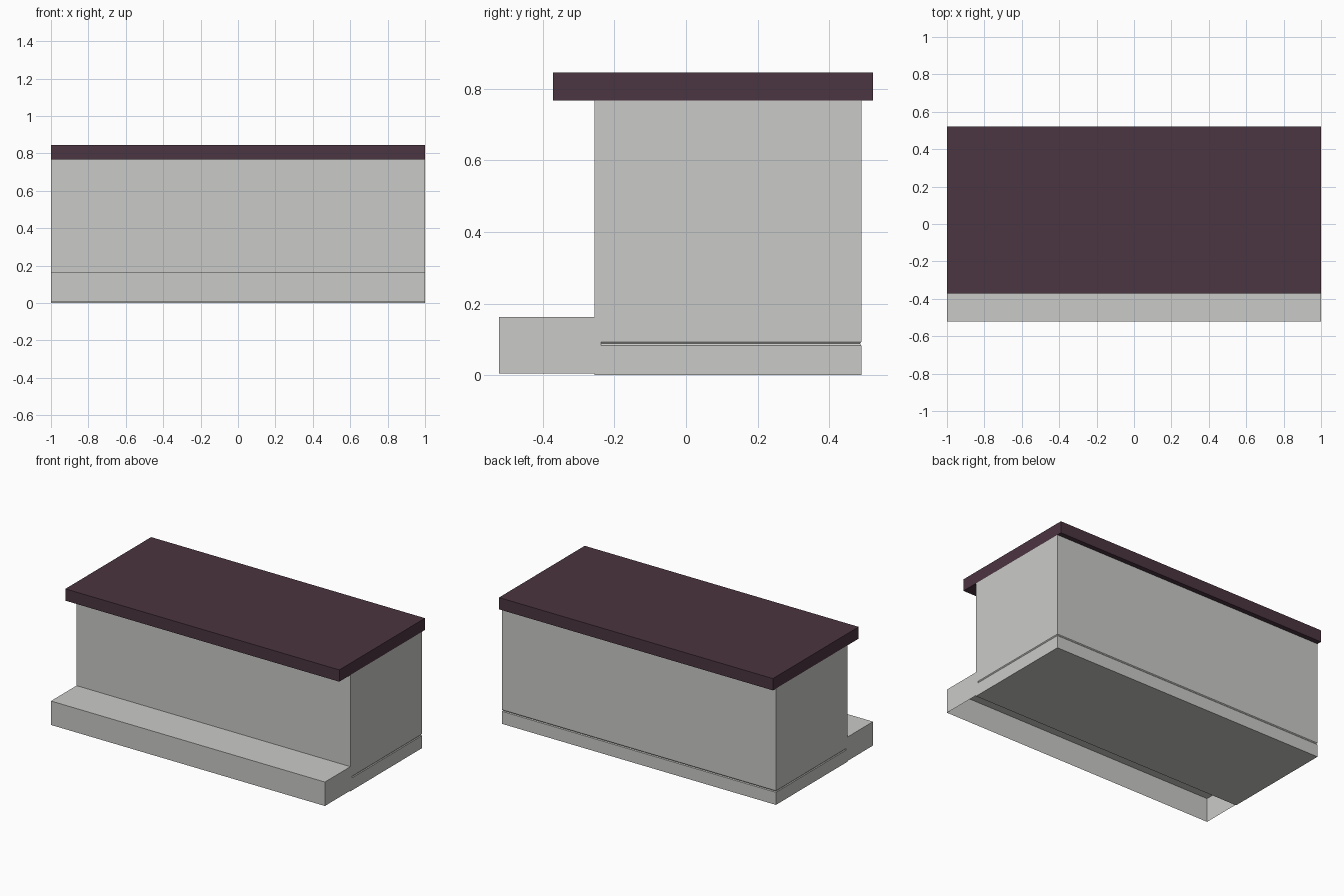
import bpy, bmesh

if "Cube" in bpy.data.objects:
    bpy.data.objects.remove(bpy.data.objects["Cube"])


def make_material(name, rgb):
    m = bpy.data.materials.new(name)
    m.diffuse_color = (*rgb, 1.0)
    m.use_nodes = True
    m.node_tree.nodes["Principled BSDF"].inputs["Base Color"].default_value = m.diffuse_color
    return m


grey = make_material("light grey", (0.59, 0.59, 0.575))
plum = make_material("dark plum", (0.071, 0.035, 0.052))


def make_object(name, bm, mat):
    bmesh.ops.recalc_face_normals(bm, faces=bm.faces)
    me = bpy.data.meshes.new(name)
    bm.to_mesh(me)
    bm.free()
    me.materials.append(mat)
    ob = bpy.data.objects.new(name, me)
    bpy.context.scene.collection.objects.link(ob)
    return ob


def box(name, y0, y1, z0, z1, mat, open_if=None):
    """Full-width box; faces whose normal passes open_if are left out."""
    bm = bmesh.new()
    bmesh.ops.create_cube(bm, size=1)
    for v in bm.verts:
        v.co = (v.co.x * 2, y0 + (v.co.y + 0.5) * (y1 - y0),
                z0 + (v.co.z + 0.5) * (z1 - z0))
    bm.normal_update()
    ob = make_object(name, bm, mat)
    if open_if:
        bm = bmesh.new()
        bm.from_mesh(ob.data)
        bmesh.ops.delete(bm, geom=[f for f in bm.faces if open_if(f.normal)],
                         context='FACES')
        bm.to_mesh(ob.data)
        bm.free()
    return ob


# Counter top slab and main body
box("countertop", -0.372, 0.522, 0.768, 0.846, plum)
body = box("counter_body", -0.256, 0.49, 0.0, 0.768, grey)

# Front step: a shell open underneath and against the body
box("front_step", -0.522, -0.256, 0.005, 0.163, grey,
    lambda n: n.z < -0.5 or n.y > 0.5)

# Thin V groove running around both ends and the back
bm = bmesh.new()
path = [(1, -0.238, 1, 0), (1, 0.49, 1, 1), (-1, 0.49, -1, 1), (-1, -0.238, -1, 0)]
section = [(-0.004, 0), (0, -0.0055), (0.004, 0), (0, 0.0055)]
rings = [[bm.verts.new((x + nx * d, y + ny * d, 0.088 + h)) for d, h in section]
         for x, y, nx, ny in path]
for a, b in zip(rings, rings[1:]):
    for i in range(4):
        j = (i + 1) % 4
        bm.faces.new((a[i], a[j], b[j], b[i]))
bm.faces.new(rings[0])
bm.faces.new(rings[-1])
cutter = make_object("groove_cutter", bm, grey)
cutter.hide_render = True

cut = body.modifiers.new("groove", 'BOOLEAN')
cut.operation = 'DIFFERENCE'
cut.solver = 'EXACT'
cut.object = cutter
